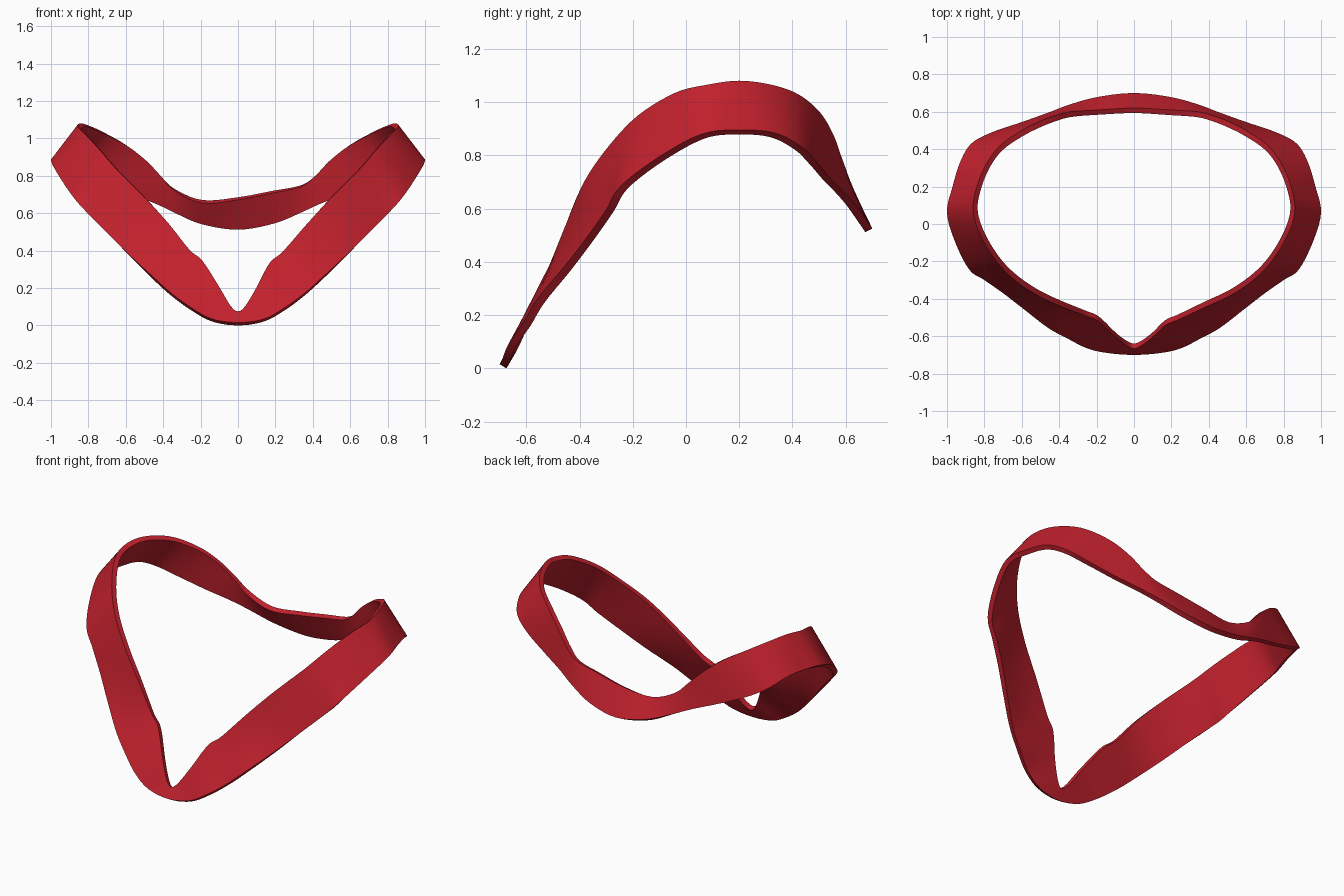
import bpy
import bmesh
from mathutils import Vector

default_cube = bpy.data.objects.get("Cube")
if default_cube:
    bpy.data.objects.remove(default_cube, do_unlink=True)

THICKNESS = 0.03
STEPS_ALONG = 5
STEPS_ACROSS = 4

# Stations from front centre to back centre: upper edge, lower edge
STATIONS = [
    ((0, -.665, .08), (0, -.7, .02)),
    ((.04, -.65, .11), (.14, -.69, .04)),
    ((.1, -.605, .21), (.25, -.665, .1)),
    ((.17, -.54, .34), (.36, -.61, .18)),
    ((.24, -.51, .4), (.46, -.555, .27)),
    ((.38, -.445, .56), (.59, -.455, .39)),
    ((.52, -.38, .71), (.7, -.37, .5)),
    ((.65, -.29, .84), (.8, -.3, .6)),
    ((.75, -.18, .955), (.88, -.245, .69)),
    ((.83, -.04, 1.04), (.955, -.1, .8)),
    ((.86, .08, 1.07), (1, .06, .885)),
    ((.84, .2, 1.085), (.97, .2, .9)),
    ((.79, .32, 1.07), (.93, .33, .89)),
    ((.715, .42, 1.035), (.87, .43, .84)),
    ((.6, .5, .97), (.76, .49, .78)),
    ((.5, .55, .89), (.6, .545, .715)),
    ((.42, .58, .81), (.46, .595, .665)),
    ((.34, .6, .755), (.34, .64, .615)),
    ((.19, .61, .725), (.19, .68, .56)),
    ((0, .62, .69), (0, .7, .53)),
]


def mirrored(station):
    """Right-hand copy of a station, with a softer front notch and a dip behind."""
    upper, lower = [Vector((-p[0], p[1], p[2])) for p in station]
    if upper.y > .59 and upper.x < -.1:
        upper.z -= .05 if upper.x > -.25 else .02
    elif upper.y < -.5 and upper.x < -.15:
        upper += Vector((-.02, .02, .01))
    return upper, lower


def smooth_point(a, b, c, d, t):
    """Point on a smooth curve between b and c."""
    return (b * 2 + (c - a) * t + (a * 2 - b * 5 + c * 4 - d) * t ** 2
            + (b * 3 - a - c * 3 + d) * t ** 3) / 2


def smooth_loop(points):
    count = len(points)
    return [
        smooth_point(*[points[(i + k) % count] for k in (-1, 0, 1, 2)], step / STEPS_ALONG)
        for i in range(count)
        for step in range(STEPS_ALONG)
    ]


def make_material(name, colour):
    material = bpy.data.materials.new(name)
    material.use_nodes = True
    material.diffuse_color = colour
    material.node_tree.nodes["Principled BSDF"].inputs["Base Color"].default_value = colour
    return material


# Closed pair of edge curves
left_half = [(Vector(u), Vector(l)) for u, l in STATIONS]
right_half = [mirrored(s) for s in reversed(STATIONS[1:-1])]
loop = left_half + right_half
upper_edge = smooth_loop([s[0] for s in loop])
lower_edge = smooth_loop([s[1] for s in loop])

# Twisted ribbon between the two edges
bm = bmesh.new()
rows = []
for upper, lower in zip(upper_edge, lower_edge):
    rows.append([bm.verts.new(lower.lerp(upper, k / STEPS_ACROSS))
                 for k in range(STEPS_ACROSS + 1)])
for i, row in enumerate(rows):
    following = rows[(i + 1) % len(rows)]
    for k in range(STEPS_ACROSS):
        bm.faces.new((row[k], following[k], following[k + 1], row[k + 1]))

mesh = bpy.data.meshes.new("neck_band")
bm.to_mesh(mesh)
bm.free()
band = bpy.data.objects.new("neck_band", mesh)
bpy.context.collection.objects.link(band)
mesh.materials.append(make_material("red cloth", (.54, .015, .026, 1)))

# Cloth thickness towards the inside, crisp rims
solidify = band.modifiers.new("thickness", 'SOLIDIFY')
solidify.thickness = THICKNESS
solidify.offset = -1
bpy.ops.object.select_all(action='DESELECT')
band.select_set(True)
bpy.context.view_layer.objects.active = band
bpy.ops.object.modifier_apply(modifier=solidify.name)
bpy.ops.object.shade_smooth_by_angle(angle=.7)

# Rest on the ground
lowest = min(v.co.z for v in mesh.vertices)
for v in mesh.vertices:
    v.co.z -= lowest
